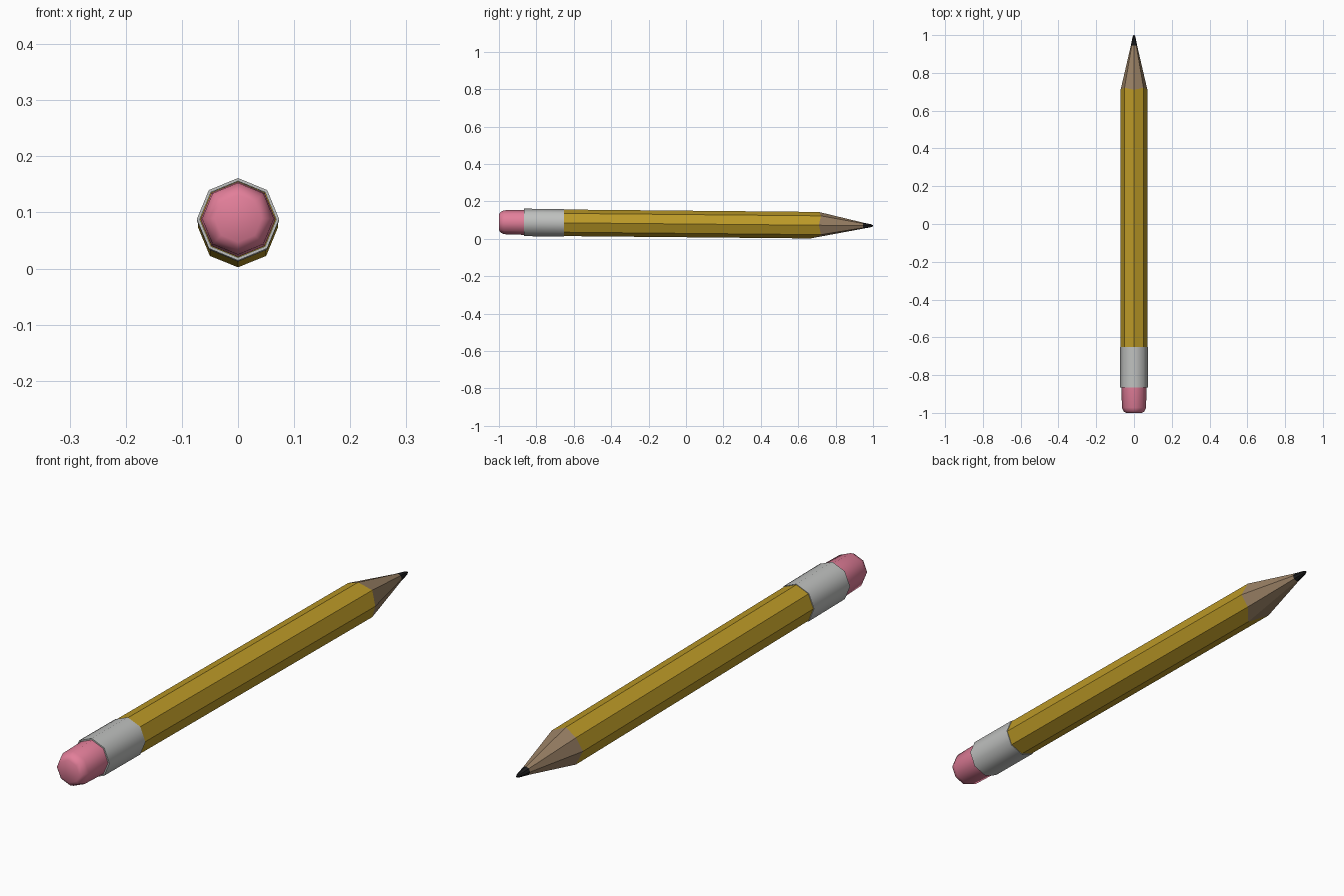
import bpy, bmesh, math

if "Cube" in bpy.data.objects:
    bpy.data.objects.remove(bpy.data.objects["Cube"])

SIDES = 8


def material(name, r, g, b):
    m = bpy.data.materials.new(name)
    m.diffuse_color = (r, g, b, 1)
    m.use_nodes = True
    m.node_tree.nodes["Principled BSDF"].inputs["Base Color"].default_value = m.diffuse_color
    return m


yellow = material("yellow paint", 0.50, 0.32, 0.020)
wood = material("bare wood", 0.31, 0.21, 0.125)
black = material("graphite", 0.012, 0.012, 0.013)
silver = material("silver metal", 0.52, 0.53, 0.52)
pink = material("pink rubber", 0.76, 0.21, 0.32)


def axis_z(y):
    # the pencil's axis dips slightly towards the point
    return 0.0797 - 0.0095 * y


def lathe(name, profile, mat, smooth=False, closed=False, shift=None):
    """Octagonal part along y from (y, radius) pairs; shift(ring, corner) moves y."""
    bm = bmesh.new()
    rings = []
    for i, (y, r) in enumerate(profile):
        ring = []
        for k in range(SIDES):
            a = 2 * math.pi * k / SIDES
            yy = y + (shift(i, k) if shift else 0)
            ring.append(bm.verts.new((r * math.cos(a), yy, axis_z(yy) + r * math.sin(a))))
        rings.append(ring)
    pairs = list(zip(rings, rings[1:]))
    if closed:
        pairs.append((rings[-1], rings[0]))
    for a, b in pairs:
        for k in range(SIDES):
            n = (k + 1) % SIDES
            bm.faces.new((a[k], a[n], b[n], b[k]))
    if not closed:
        bm.faces.new(rings[0])
        bm.faces.new(rings[-1])
    bmesh.ops.recalc_face_normals(bm, faces=bm.faces)
    me = bpy.data.meshes.new(name)
    bm.to_mesh(me)
    bm.free()
    me.materials.append(mat)
    ob = bpy.data.objects.new(name, me)
    bpy.context.collection.objects.link(ob)
    if smooth:
        bpy.ops.object.select_all(action='DESELECT')
        ob.select_set(True)
        bpy.context.view_layer.objects.active = ob
        bpy.ops.object.shade_smooth_by_angle(angle=math.radians(50))
    return ob


BOTTOM = 6  # corner index facing the ground


def sharpened(k):
    # uneven sharpening line: lower corner cut further back
    if k == BOTTOM:
        return -0.045
    return 0.012 if k % 2 else 0.0


# painted octagonal shaft
lathe("shaft", [(-0.70, 0.071), (0.71, 0.071)], yellow,
      shift=lambda i, k: sharpened(k) if i == 1 else 0)
# sharpened wooden cone
lathe("sharpened_cone", [(0.71, 0.071), (0.945, 0.0165)], wood,
      shift=lambda i, k: sharpened(k) if i == 0 else 0)
# lead point
lathe("lead_tip", [(0.945, 0.0165), (0.992, 0.007), (1.0, 0.003)], black)
# metal collar with a visible rim
lathe("ferrule", [(-0.865, 0.0735), (-0.652, 0.0735), (-0.652, 0.069), (-0.865, 0.068)],
      silver, smooth=True, closed=True)
# eraser with rounded end
lathe("eraser", [(-1.0, 0.042), (-0.992, 0.055), (-0.972, 0.064), (-0.84, 0.067)],
      pink, smooth=True)
